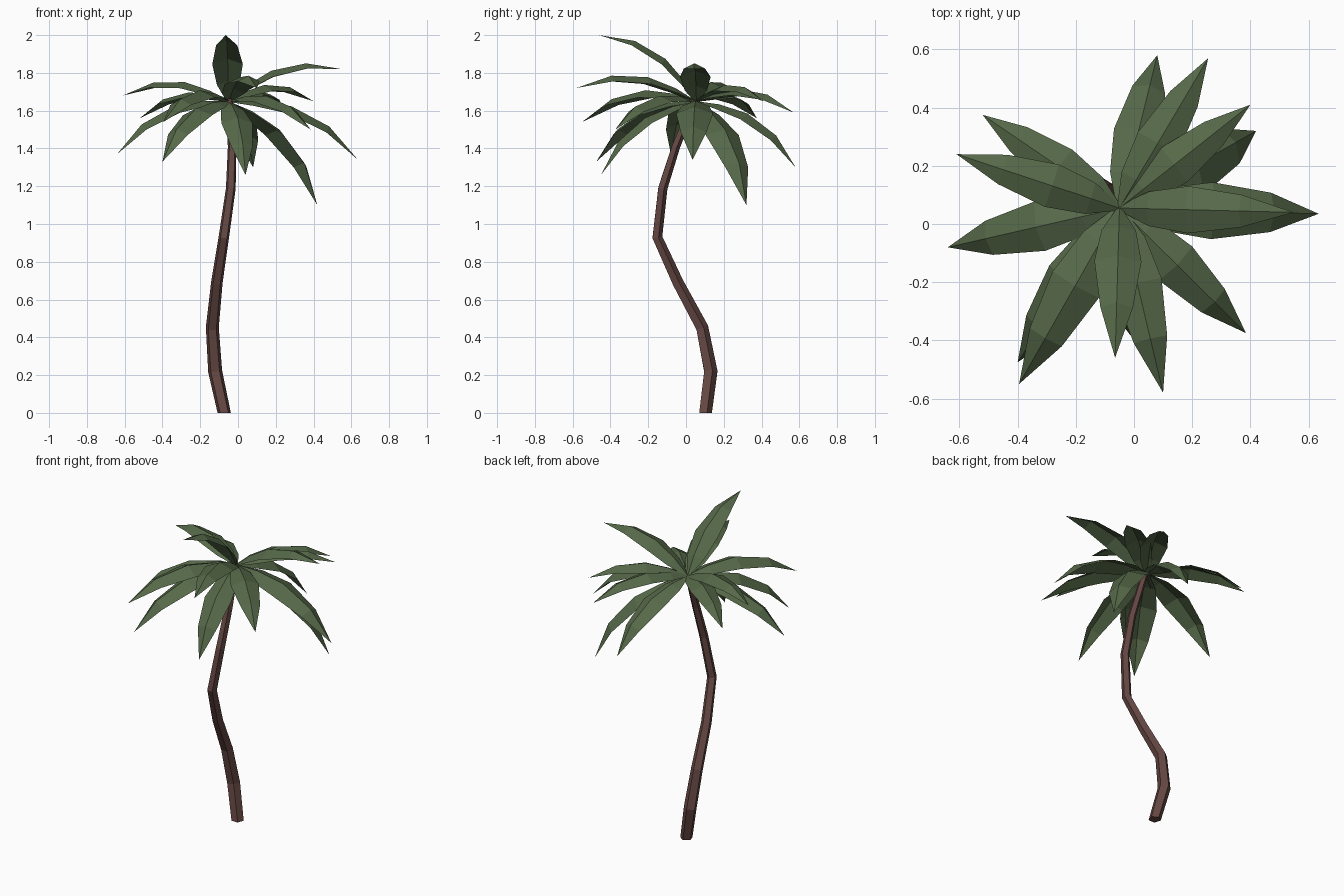
import bpy, bmesh, math
from mathutils import Vector

if "Cube" in bpy.data.objects:
    bpy.data.objects.remove(bpy.data.objects["Cube"])


def material(name, rgb):
    m = bpy.data.materials.new(name)
    m.diffuse_color = (*rgb, 1)
    m.use_nodes = True
    m.node_tree.nodes["Principled BSDF"].inputs["Base Color"].default_value = m.diffuse_color
    return m


LEAF = material("leaf green", (0.092, 0.140, 0.066))
BARK = material("bark brown", (0.130, 0.064, 0.056))


def finish(bm, name, mat):
    mesh = bpy.data.meshes.new(name)
    bm.to_mesh(mesh)
    bm.free()
    mesh.materials.append(mat)
    ob = bpy.data.objects.new(name, mesh)
    bpy.context.collection.objects.link(ob)
    return ob


# Trunk: five-sided tube swept along a crooked path (x, y, z, radius)
PATH = [(-0.073, 0.10, 0.0, 0.037), (-0.121, 0.128, 0.22, 0.039),
        (-0.136, 0.083, 0.45, 0.036), (-0.112, -0.045, 0.69, 0.032),
        (-0.075, -0.154, 0.93, 0.029), (-0.038, -0.125, 1.19, 0.027),
        (-0.031, -0.055, 1.41, 0.024), (-0.045, 0.045, 1.655, 0.020)]
SIDES = 5
bm = bmesh.new()
rings = []
for i, (x, y, z, r) in enumerate(PATH):
    a = Vector(PATH[max(i - 1, 0)][:3])
    b = Vector(PATH[min(i + 1, len(PATH) - 1)][:3])
    t = (b - a).normalized() if i else Vector((0, 0, 1))
    u = Vector((0, 1, 0)).cross(t).normalized()
    v = t.cross(u)
    ring = []
    for k in range(SIDES):
        ang = math.tau * (k + 0.25) / SIDES
        ring.append(bm.verts.new(Vector((x, y, z)) + r * (math.cos(ang) * u + math.sin(ang) * v)))
    rings.append(ring)
for lo, hi in zip(rings, rings[1:]):
    for k in range(SIDES):
        n = (k + 1) % SIDES
        bm.faces.new((lo[k], lo[n], hi[n], hi[k]))
bm.faces.new(rings[0][::-1])
bm.faces.new(rings[-1])
finish(bm, "trunk", BARK)

# Fronds: one arched, folded leaf shape stretched from the crown to each tip
CROWN = Vector((-0.05, 0.055, 1.65))
TIPS = [(0.08, 0.58, 1.30), (0.255, 0.57, 1.59), (0.40, 0.41, 1.65),
        (0.42, 0.32, 1.10), (0.635, 0.035, 1.34), (0.55, 0.04, 1.82),
        (0.385, -0.375, 1.50), (0.10, -0.58, 1.72), (0.04, -0.45, 1.26),
        (-0.065, -0.46, 2.0), (-0.395, -0.55, 1.54), (-0.40, -0.475, 1.33),
        (-0.64, -0.08, 1.37), (-0.61, 0.24, 1.68), (-0.52, 0.375, 1.56)]
# along chord, arch height, half width, fold depth (fractions of the chord)
SHAPE = [(0.0, 0.0, 0.015, 0.005), (0.18, 0.085, 0.095, 0.04),
         (0.42, 0.150, 0.130, 0.055), (0.72, 0.130, 0.090, 0.045)]


def frond(index, tip):
    chord = Vector(tip) - CROWN
    size = chord.length
    d = chord.normalized()
    side = d.cross(Vector((0, 0, 1))).normalized()
    up = side.cross(d)
    bm = bmesh.new()
    rows = []
    for s, h, w, f in SHAPE:
        ridge = CROWN + size * (s * d + h * up)
        rows.append([bm.verts.new(ridge + size * (k * w * side - abs(k) * f * up)) for k in (-1, 0, 1)])
    for a, b in zip(rows, rows[1:]):
        for k in (0, 1):
            bm.faces.new((a[k], a[k + 1], b[k + 1], b[k]))
    end = bm.verts.new(tip)
    for k in (0, 1):
        bm.faces.new((rows[-1][k], rows[-1][k + 1], end))
    finish(bm, f"frond_{index:02d}", LEAF)


for i, tip in enumerate(TIPS, 1):
    frond(i, tip)
